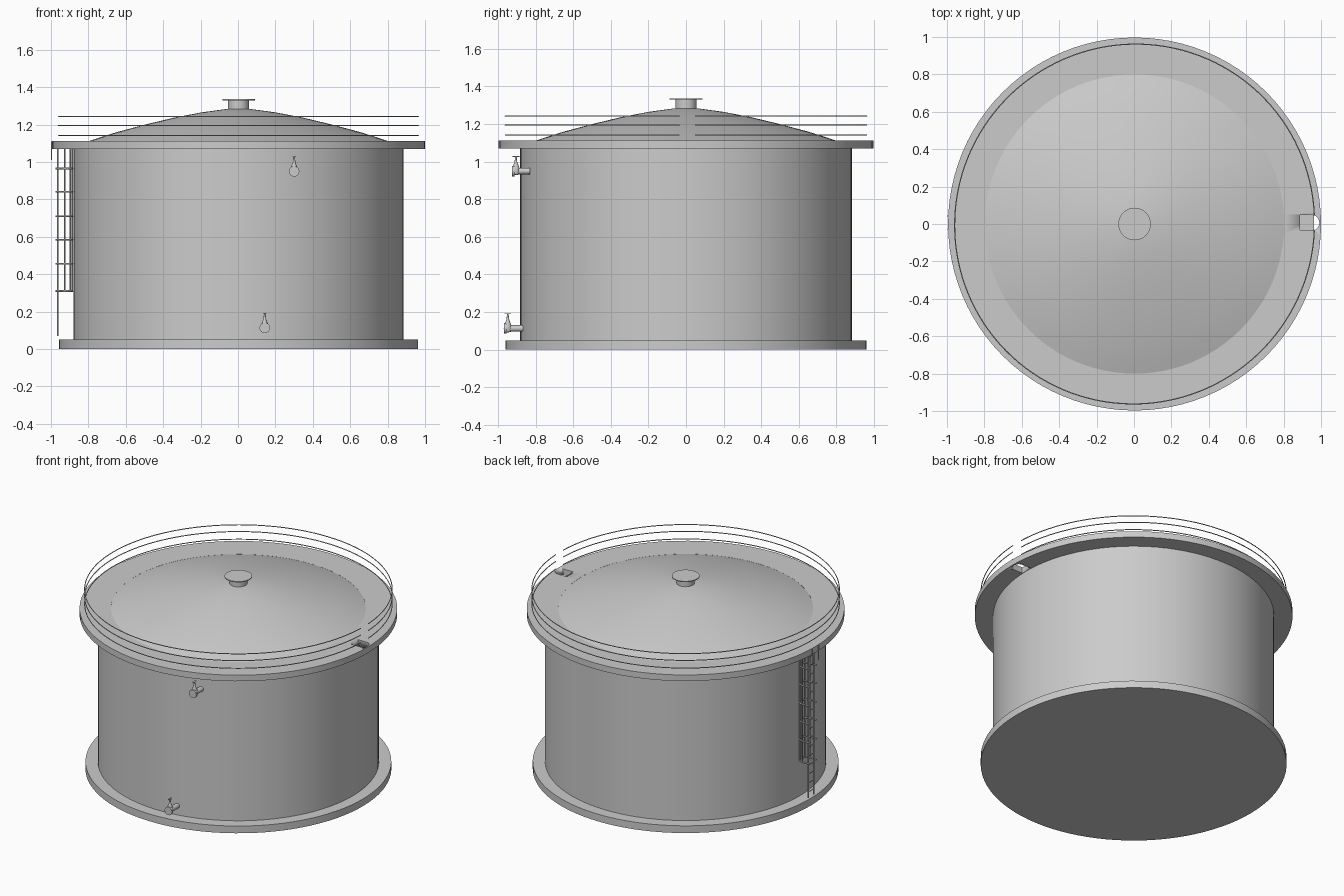
import bpy, bmesh, math
from math import sin, cos, pi, radians
from mathutils import Matrix, Vector

if "Cube" in bpy.data.objects:
    bpy.data.objects.remove(bpy.data.objects["Cube"])

CX, CY = 0.003, 0.0   # tank axis
HY = 0.007            # centre line of hatch and ladder


def finish(name, bm):
    bmesh.ops.recalc_face_normals(bm, faces=bm.faces)
    me = bpy.data.meshes.new(name)
    bm.to_mesh(me)
    bm.free()
    me.shade_smooth()
    me.set_sharp_from_angle(angle=radians(30))
    ob = bpy.data.objects.new(name, me)
    bpy.context.collection.objects.link(ob)
    return ob


def lathe(name, profile, closed=False, segs=96, matrix=None):
    """Spin (radius, height) points round the z axis, then place with matrix."""
    bm = bmesh.new()
    vs = [bm.verts.new((r, 0, z)) for r, z in profile]
    pairs = list(zip(vs, vs[1:])) + ([(vs[-1], vs[0])] if closed else [])
    edges = [bm.edges.new(p) for p in pairs]
    bmesh.ops.spin(bm, geom=vs + edges, cent=(0, 0, 0), axis=(0, 0, 1),
                   angle=2 * pi, steps=segs, use_duplicate=False)
    bmesh.ops.remove_doubles(bm, verts=bm.verts, dist=1e-5)
    bm.transform(matrix or Matrix.Translation((CX, CY, 0)))
    return finish(name, bm)


def tubes(name, paths, radius):
    """Round bars along several point paths, as one object."""
    cu = bpy.data.curves.new(name, 'CURVE')
    cu.dimensions = '3D'
    cu.bevel_depth = radius
    cu.bevel_resolution = 1
    cu.use_fill_caps = True
    for pts in paths:
        sp = cu.splines.new('POLY')
        sp.points.add(len(pts) - 1)
        for p, co in zip(sp.points, pts):
            p.co = (*co, 1)
    ob = bpy.data.objects.new(name, cu)
    bpy.context.collection.objects.link(ob)
    return ob


# Base slab, shell and domed roof
lathe("base_slab", [(0, 0), (0.96, 0), (0.96, 0.05), (0, 0.05)])
lathe("tank_shell", [(0.882, 0.05), (0.882, 1.08)])
lathe("domed_roof", [(0.81, 1.108), (0.73, 1.135), (0.65, 1.16), (0.5, 1.2),
                     (0.35, 1.236), (0.2, 1.265), (0.06, 1.284), (0, 1.285)])

# Roof vent: neck and thin lid
lathe("vent_neck", [(0.056, 1.275), (0.056, 1.332)], segs=32)
lathe("vent_lid", [(0, 1.33), (0.087, 1.33), (0.087, 1.336), (0, 1.336)], segs=32)

# Walkway ring with a D-shaped ladder opening
walkway = lathe("walkway_ring", [(0.80, 1.07), (0.997, 1.07), (0.997, 1.112), (0.80, 1.112)], closed=True)
bm = bmesh.new()
outline = [(0.888, HY + 0.04), (0.888, HY - 0.04)]
outline += [(0.955 + 0.036 * cos(a), HY + 0.04 * sin(a))
            for a in (-pi / 2 + pi * i / 12 for i in range(13))]
face = bm.faces.new([bm.verts.new((x, y, 1.0)) for x, y in outline])
ext = bmesh.ops.extrude_face_region(bm, geom=[face])
bmesh.ops.translate(bm, vec=(0, 0, 0.2),
                    verts=[v for v in ext["geom"] if isinstance(v, bmesh.types.BMVert)])
cutter = finish("opening_cutter", bm)
cutter.hide_render = True
cutter.hide_set(True)
cut = walkway.modifiers.new("opening", 'BOOLEAN')
cut.operation = 'DIFFERENCE'
cut.solver = 'EXACT'
cut.object = cutter

# Guard rails, open at the hatch
gap = 0.042
rails = []
for z in (1.142, 1.195, 1.242):
    rails.append([(CX + 0.962 * cos(a), HY * cos(a) + 0.962 * sin(a), z)
                  for a in (gap + (2 * pi - 2 * gap) * i / 128 for i in range(129))])
tubes("guard_rails", rails, 0.003)

# Ladder: stiles, rungs, and top hangers
LX, W = -0.964, 0.03
tubes("ladder_stiles", [[(LX, HY + s * W, 0.07), (LX, HY + s * W, 1.07)] for s in (-1, 1)], 0.005)
tubes("ladder_rungs", [[(LX, HY - W, 0.11 + 0.062 * i), (LX, HY + W, 0.11 + 0.062 * i)]
                       for i in range(16)], 0.003)
tubes("ladder_hangers", [[(-0.997, HY + s * 0.035, 1.01), (-0.997, HY + s * 0.035, 1.11)]
                         for s in (-1, 1)], 0.003)


# Ladder cage between ladder and shell: hoops and upright bars
def hoop_point(a, z):
    return (-0.925 + 0.04 * sin(a), HY + 0.04 * cos(a), z)


hoops = []
for z in (0.31, 0.455, 0.585, 0.71, 0.84, 0.965):
    arc = [hoop_point(pi * i / 12, z) for i in range(13)]
    hoops.append([(-0.976, HY + 0.04, z)] + arc + [(-0.976, HY - 0.04, z)])
tubes("cage_hoops", hoops, 0.005)
tubes("cage_bars", [[hoop_point(pi * i / 4, 0.31), hoop_point(pi * i / 4, 1.07)]
                    for i in range(5)], 0.004)


# Valves: pipe with flange, tapered stem and flat handle
def valve(name, x, y, z, length):
    along = Matrix.Translation((x, y, z)) @ Matrix.Rotation(-pi / 2, 4, 'X')
    lathe(name + "_pipe", [(0, 0), (0.028, 0), (0.028, 0.012), (0.017, 0.012),
                           (0.017, length), (0, length)], segs=24, matrix=along)
    up = Matrix.Translation((x, y + 0.02, z))
    lathe(name + "_stem", [(0, -0.022), (0.016, -0.018), (0.022, 0), (0.018, 0.02),
                           (0.007, 0.048), (0.004, 0.08), (0, 0.08)], segs=16, matrix=up)
    top = Matrix.Translation((x, y + 0.02, z + 0.076)) @ Matrix.Diagonal((0.5, 1, 1, 1))
    lathe(name + "_handle", [(0, 0), (0.018, 0), (0.018, 0.003), (0, 0.003)], segs=16, matrix=top)


valve("upper_valve", 0.30, -0.925, 0.95, 0.095)
valve("lower_valve", 0.143, -0.968, 0.113, 0.10)
